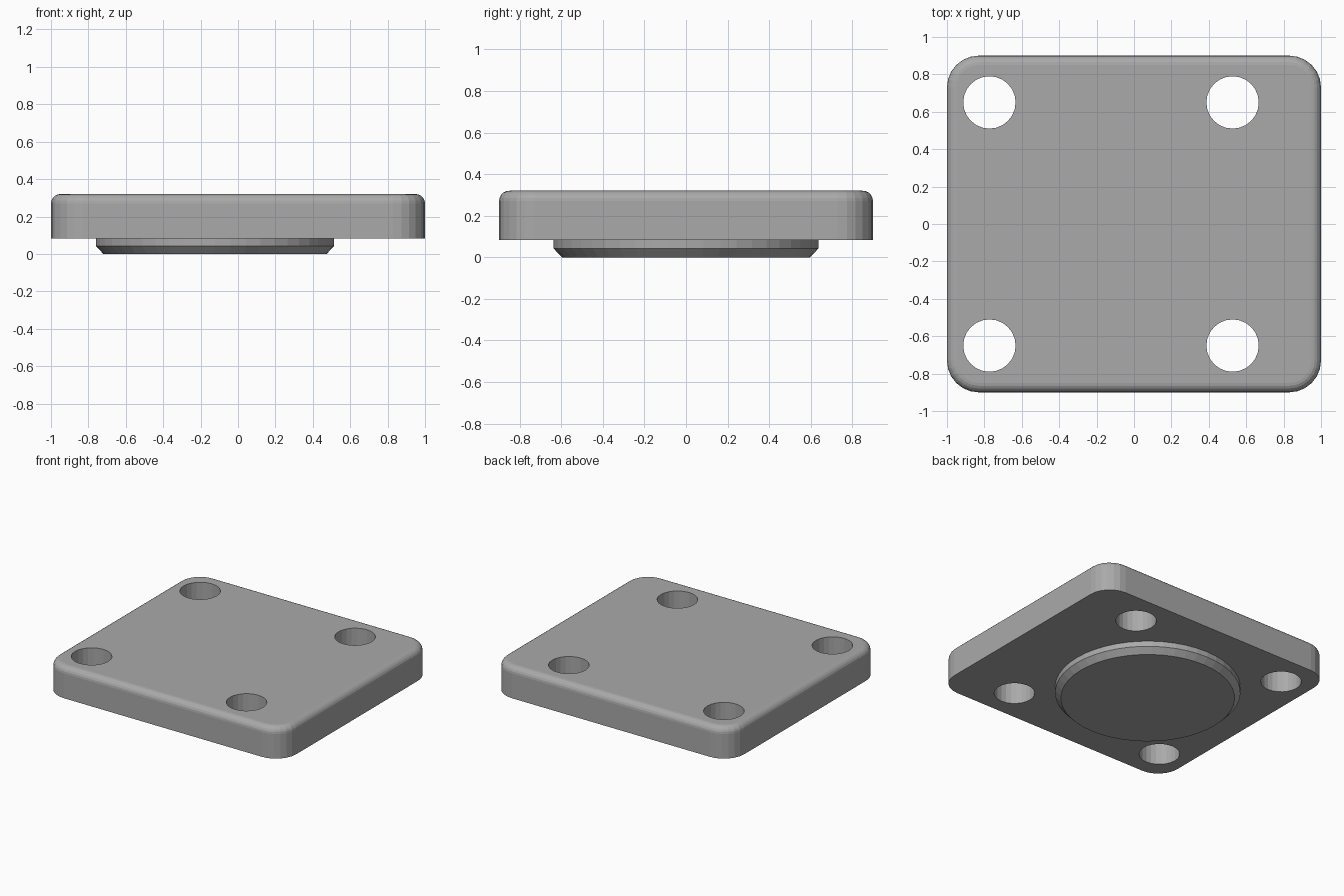
import bpy, bmesh
from math import sin, cos, pi

cube = bpy.data.objects.get("Cube")
if cube:
    bpy.data.objects.remove(cube, do_unlink=True)

grey = bpy.data.materials.new("plain grey")
grey.use_nodes = True
colour = (0.4, 0.4, 0.4, 1)
grey.diffuse_color = colour
grey.node_tree.nodes["Principled BSDF"].inputs["Base Color"].default_value = colour

CENTRE_X = -0.123    # shared centre of the boss and the bolt holes
PLATE_Z, TOP_Z = 0.083, 0.32


def circle(cx, cy, r, z, n):
    return [(cx + r * cos(2 * pi * i / n), cy + r * sin(2 * pi * i / n), z) for i in range(n)]


def rounded_rect(hx, hy, r, z, steps=6):
    points = []
    for q, (sx, sy) in enumerate([(1, 1), (-1, 1), (-1, -1), (1, -1)]):
        for i in range(steps + 1):
            a = (q + i / steps) * pi / 2
            points.append((sx * (hx - r) + r * cos(a), sy * (hy - r) + r * sin(a), z))
    return points


def loft(name, rings):
    """Skin a closed solid through rings of equal point count, bottom to top."""
    bm = bmesh.new()
    loops = [[bm.verts.new(p) for p in ring] for ring in rings]
    n = len(loops[0])
    for low, high in zip(loops, loops[1:]):
        for i in range(n):
            j = (i + 1) % n
            bm.faces.new((low[i], low[j], high[j], high[i]))
    bm.faces.new(loops[0][::-1])
    bm.faces.new(loops[-1])
    mesh = bpy.data.meshes.new(name)
    bm.to_mesh(mesh)
    bm.free()
    mesh.materials.append(grey)
    obj = bpy.data.objects.new(name, mesh)
    bpy.context.collection.objects.link(obj)
    return obj


# Plate with rounded corners and a filleted top edge
FILLET = 0.05
rings = [rounded_rect(1, 0.9, 0.17, PLATE_Z)]
for k in range(6):
    a = k / 5 * pi / 2
    inset = FILLET * (1 - cos(a))
    rings.append(rounded_rect(1 - inset, 0.9 - inset, 0.17 - inset,
                              TOP_Z - FILLET + FILLET * sin(a)))
plate = loft("plate", rings)

# Four bolt holes cut through the plate
for sx in (-1, 1):
    for sy in (-1, 1):
        cx, cy = CENTRE_X + sx * 0.65, sy * 0.65
        cutter = loft("hole_cutter", [circle(cx, cy, 0.14, z, 24) for z in (0, 0.5)])
        cutter.hide_render = True
        cut = plate.modifiers.new("bolt hole", 'BOOLEAN')
        cut.operation = 'DIFFERENCE'
        cut.solver = 'EXACT'
        cut.object = cutter
        bpy.context.view_layer.objects.active = plate
        bpy.ops.object.modifier_apply(modifier=cut.name)
        bpy.data.objects.remove(cutter, do_unlink=True)

# Round locating boss underneath, chamfered at its lower rim
loft("locating_boss", [circle(CENTRE_X, 0, r, z, 48)
                       for r, z in ((0.597, 0), (0.637, 0.042), (0.637, PLATE_Z))])
